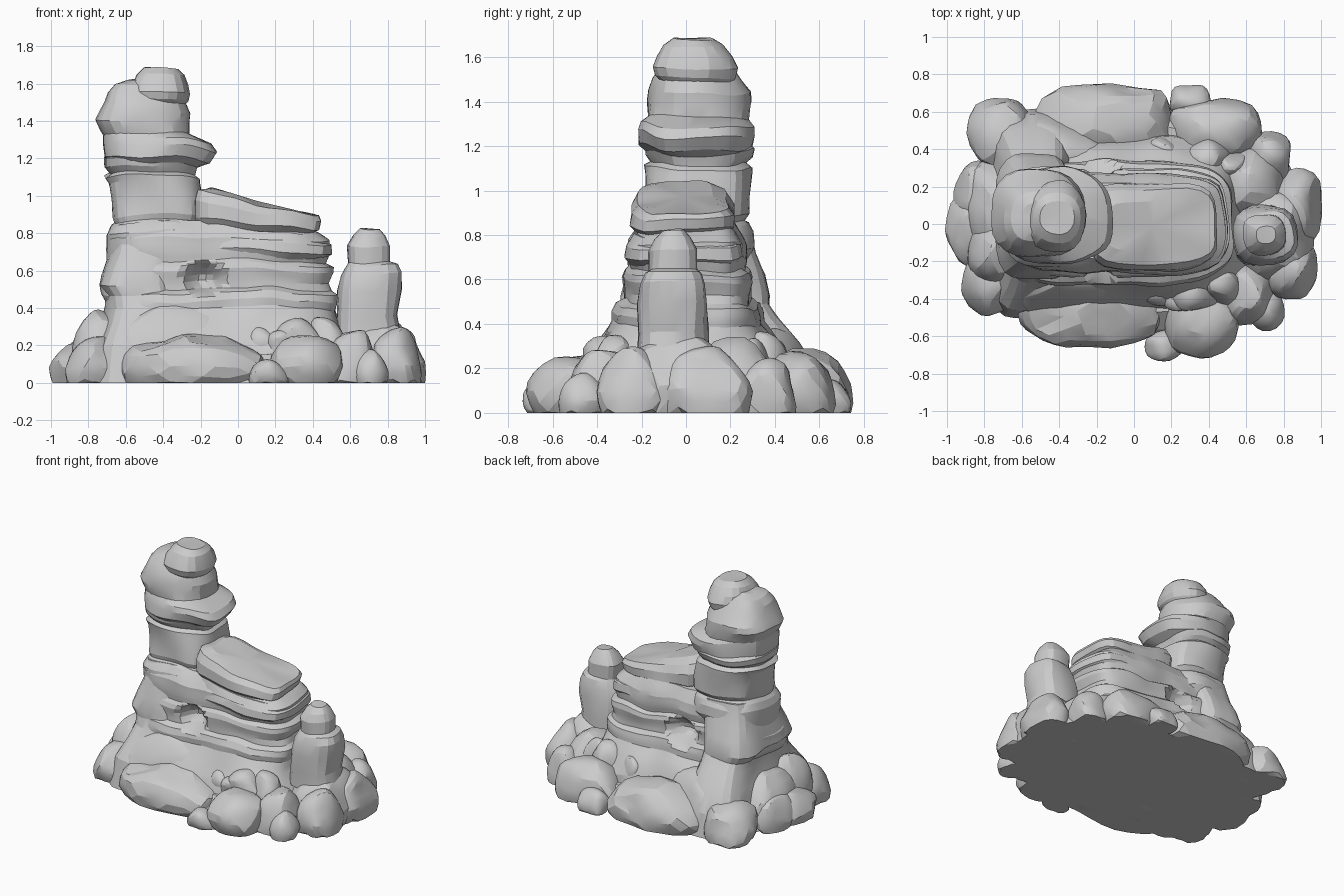
import bpy, bmesh, math
from mathutils import Vector, noise

cube = bpy.data.objects.get("Cube")
if cube:
    bpy.data.objects.remove(cube, do_unlink=True)

STONE = (0.6, 0.6, 0.6, 1)
stone = bpy.data.materials.new("grey_stone")
stone.use_nodes = True
stone.diffuse_color = STONE
bsdf = stone.node_tree.nodes["Principled BSDF"]
bsdf.inputs["Base Color"].default_value = STONE
bsdf.inputs["Roughness"].default_value = 0.9


def rough(co, amount, scale=5):
    """Push a point about with noise, keeping it above the ground."""
    moved = co + noise.noise_vector(co * scale) * amount
    moved.z = max(0, moved.z) if co.z > 0 else 0
    return moved


def finish(name, bm):
    bmesh.ops.recalc_face_normals(bm, faces=bm.faces)
    mesh = bpy.data.meshes.new(name)
    bm.to_mesh(mesh)
    bm.free()
    mesh.materials.append(stone)
    obj = bpy.data.objects.new(name, mesh)
    bpy.context.collection.objects.link(obj)
    bpy.ops.object.select_all(action="DESELECT")
    obj.select_set(True)
    bpy.context.view_layer.objects.active = obj
    bpy.ops.object.shade_smooth_by_angle(angle=math.radians(18))


def strata(name, rings, power=3, tilt=0, sides=36, steps=1, wave=0.012, hollow=None):
    """Loft rounded outlines given as (z, x0, x1, y0, y1), bottom to top."""
    levels = []
    for a, b in zip(rings, rings[1:]):
        for s in range(steps):
            levels.append([p + (q - p) * s / steps for p, q in zip(a, b)])
    levels.append(rings[-1])
    bm = bmesh.new()
    loops = []
    for i, (z, x0, x1, y0, y1) in enumerate(levels):
        loop = []
        for k in range(sides):
            t = math.tau * k / sides
            c, s = math.cos(t), math.sin(t)
            r = (abs(c) ** power + abs(s) ** power) ** (-1 / power)
            x = (x0 + x1) / 2 + (x1 - x0) / 2 * r * c
            y = (y0 + y1) / 2 + (y1 - y0) / 2 * r * s
            h = z
            if z > 0:
                h += wave * math.sin(5 * x + 3 * y + 4 * z) - tilt * x * i / len(levels)
            co = rough(Vector((x, y, h)), 0.022)
            if hollow:
                hx, hz, radius, depth = hollow
                d = math.hypot(x - hx, (h - hz) * 1.2) / radius
                if d < 1:
                    co.y -= math.copysign(depth * (1 - d * d), co.y)
            loop.append(bm.verts.new(co))
        loops.append(loop)
    for low, high in zip(loops, loops[1:]):
        for k in range(sides):
            n = (k + 1) % sides
            bm.faces.new((low[k], low[n], high[n], high[k]))
    bm.faces.new(loops[0])
    bmesh.ops.poke(bm, faces=[bm.faces.new(loops[-1])])
    finish(name, bm)


def boulder(name, x, y, rx, ry, top, bottom=0, turn=0, taper=0.15, power=2.5):
    """Blocky rounded stone, narrower above, cut flat where it meets the ground."""
    bm = bmesh.new()
    bmesh.ops.create_icosphere(bm, subdivisions=3, radius=1)
    mid = bottom + (top - bottom) * 0.35
    ca, sa = math.cos(turn), math.sin(turn)
    for v in bm.verts:
        v.co *= sum(abs(c) ** power for c in v.co) ** (-1 / power)
        shrink = 1 - taper * max(0, v.co.z)
        u, w = v.co.x * rx * shrink, v.co.y * ry * shrink
        z = max(bottom, mid + v.co.z * (top - mid))
        co = Vector((x + u * ca - w * sa, y + u * sa + w * ca, z))
        v.co = rough(co, 0.035, 6)
    finish(name, bm)


# Low apron that ties the base stones together
strata("base_apron", [
    (0, -.9, .92, -.6, .64), (.08, -.88, .9, -.57, .61), (.15, -.8, .84, -.48, .52)],
    power=2.2)

# Main layered body with a hollow on each long side
strata("layered_body", [
    (0, -.76, .62, -.48, .5), (.2, -.74, .6, -.45, .46), (.32, -.71, .54, -.38, .4),
    (.4, -.69, .52, -.33, .34), (.44, -.69, .53, -.33, .34), (.48, -.72, .53, -.31, .33),
    (.5, -.73, .5, -.27, .3), (.54, -.74, .48, -.27, .3), (.6, -.73, .5, -.28, .31),
    (.63, -.7, .5, -.27, .3), (.65, -.69, .46, -.25, .27), (.7, -.69, .48, -.26, .28),
    (.77, -.68, .48, -.26, .27), (.81, -.66, .43, -.23, .25), (.86, -.6, .36, -.18, .22)],
    power=4, sides=96, steps=2, hollow=(-.18, .56, .12, .13))

# Flared buttress under the tower
strata("tower_buttress", [
    (0, -.8, -.3, -.5, .62), (.18, -.77, -.32, -.46, .58), (.32, -.73, -.33, -.38, .5),
    (.42, -.7, -.33, -.31, .42), (.48, -.7, -.33, -.29, .38), (.53, -.74, -.33, -.29, .38),
    (.62, -.72, -.33, -.27, .36), (.7, -.68, -.31, -.24, .32), (.85, -.64, -.3, -.2, .28)],
    power=4)

# Tall tower with its ledges and cap
strata("tower_shaft", [
    (.68, -.69, -.24, -.22, .29), (.73, -.69, -.18, -.24, .31), (.8, -.69, -.18, -.24, .3),
    (.84, -.67, -.19, -.21, .28), (.86, -.65, -.2, -.18, .26), (.89, -.66, -.19, -.19, .28),
    (.97, -.67, -.19, -.18, .28), (1.07, -.69, -.21, -.18, .29),
    (1.1, -.71, -.21, -.18, .29), (1.12, -.68, -.23, -.15, .26), (1.15, -.71, -.22, -.17, .29),
    (1.19, -.71, -.2, -.18, .3), (1.24, -.66, -.25, -.15, .26)], power=3)
strata("tower_ledge", [
    (1.15, -.66, -.24, -.15, .25), (1.19, -.71, -.14, -.21, .29), (1.25, -.72, -.1, -.21, .3),
    (1.29, -.72, -.13, -.2, .3), (1.33, -.7, -.26, -.16, .27)], power=2.5, tilt=.06)
strata("tower_cap", [
    (1.27, -.69, -.27, -.16, .27), (1.34, -.74, -.26, -.18, .29), (1.4, -.77, -.27, -.18, .3),
    (1.45, -.75, -.27, -.17, .29), (1.5, -.72, -.29, -.15, .25), (1.55, -.7, -.34, -.12, .22),
    (1.6, -.66, -.4, -.09, .18), (1.63, -.6, -.42, -.04, .12)], power=2.4, sides=28)
strata("tower_knob", [
    (1.48, -.52, -.31, -.1, .19), (1.52, -.56, -.28, -.14, .22), (1.56, -.57, -.27, -.15, .23),
    (1.61, -.57, -.28, -.13, .21), (1.66, -.54, -.3, -.1, .17), (1.69, -.5, -.33, -.05, .12)],
    power=2.3, sides=20)

# Tilted slabs on the lower shoulder
strata("top_slab", [
    (.81, -.22, .39, -.21, .18), (.86, -.24, .43, -.25, .22), (.93, -.24, .44, -.24, .22),
    (.98, -.22, .43, -.21, .19), (1.005, -.15, .36, -.14, .12)], power=4, tilt=.33)
strata("shoulder_slab", [
    (.66, -.25, .43, -.24, .24), (.71, -.25, .49, -.27, .27), (.77, -.25, .49, -.26, .26),
    (.83, -.22, .42, -.23, .22)], power=4, tilt=.1)

# Small pinnacle beside the shoulder
strata("pinnacle", [
    (.25, .53, .86, -.23, .11), (.38, .53, .85, -.22, .1), (.5, .53, .87, -.22, .1),
    (.58, .54, .87, -.21, .09), (.63, .56, .85, -.19, .07), (.65, .57, .81, -.17, .05),
    (.74, .57, .81, -.16, .04), (.79, .61, .79, -.14, .01), (.825, .65, .76, -.11, -.02)],
    power=2.6, sides=20)

# Large slabs leaning on the foot
boulder("front_slab", -.24, -.43, .39, .23, .25)
boulder("rear_slab", -.16, .53, .38, .22, .27)
boulder("front_skirt", -.28, -.28, .46, .17, .42, turn=.12, taper=.35)
boulder("rear_skirt", -.34, .36, .34, .18, .38, turn=-.55, taper=.4)

# Stones around the base: x, y, half sizes, top
base_stones = [
    (-.77, -.31, .16, .18, .24), (-.87, -.02, .13, .2, .22), (-.74, .08, .17, .26, .36),
    (-.85, .16, .12, .17, .24), (-.7, .48, .18, .2, .25), (-.73, -.14, .17, .2, .38),
    (.36, -.5, .2, .21, .25), (.16, -.65, .11, .09, .12), (.6, -.38, .14, .17, .29),
    (.7, -.47, .09, .12, .18), (.84, -.25, .14, .16, .29), (.87, .08, .13, .22, .29),
    (.74, -.05, .22, .26, .36), (.72, .36, .11, .14, .25), (.44, .5, .25, .17, .27),
    (.3, .66, .11, .09, .14), (.6, .2, .2, .2, .33)]
for n, (x, y, rx, ry, top) in enumerate(base_stones):
    boulder(f"base_stone_{n + 1}", x, y, rx, ry, top, taper=.25 if abs(x) > .7 else .15)

# Pebbles lodged above the base stones
for n, (x, y, r, top) in enumerate([
        (.31, -.36, .13, .35), (.12, -.37, .09, .3), (.46, -.33, .1, .36), (.22, -.4, .08, .29),
        (.18, .38, .09, .34), (.38, .35, .12, .36), (.52, .31, .09, .33)]):
    boulder(f"lodged_stone_{n + 1}", x, y, r, r * .8, top, bottom=.14)
